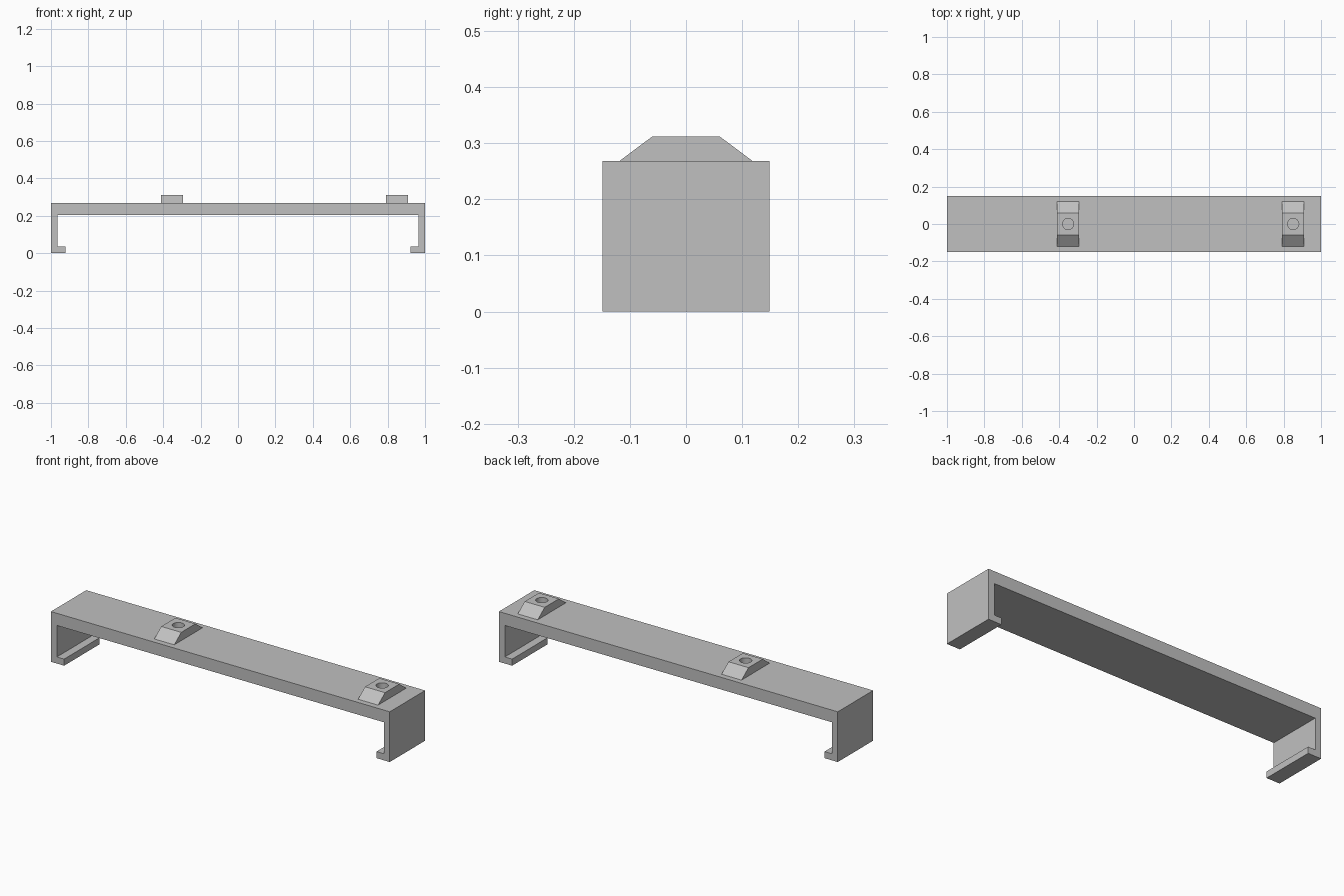
import bpy
import bmesh
from mathutils import Matrix

cube = bpy.data.objects.get("Cube")
if cube:
    bpy.data.objects.remove(cube, do_unlink=True)

# Sizes
HALF_DEPTH = 0.149
TOP = 0.268
BEAM_BOTTOM = 0.203
WALL = 0.035
LIP = 0.078
BLOCK_TOP = 0.312
BLOCK_HALF = 0.059
HOLE_RADIUS = 0.03

grey = bpy.data.materials.new("Plain grey")
grey.use_nodes = True
colour = (0.53, 0.53, 0.53, 1)
grey.diffuse_color = colour
grey.node_tree.nodes["Principled BSDF"].inputs["Base Color"].default_value = colour


def finish(name, bm):
    bmesh.ops.recalc_face_normals(bm, faces=bm.faces)
    mesh = bpy.data.meshes.new(name)
    bm.to_mesh(mesh)
    bm.free()
    mesh.materials.append(grey)
    obj = bpy.data.objects.new(name, mesh)
    bpy.context.collection.objects.link(obj)
    return obj


def extrude_profile(name, points, direction):
    """Extrude a closed 3D outline along a direction."""
    bm = bmesh.new()
    face = bm.faces.new([bm.verts.new(p) for p in points])
    result = bmesh.ops.extrude_face_region(bm, geom=[face], use_keep_orig=True)
    verts = [v for v in result["geom"] if isinstance(v, bmesh.types.BMVert)]
    bmesh.ops.translate(bm, verts=verts, vec=direction)
    return finish(name, bm)


# Bracket: a top beam with end walls and inward clip lips
half = [(1, TOP), (1, 0), (1 - LIP, 0), (1 - LIP, WALL),
        (1 - WALL, WALL), (1 - WALL, BEAM_BOTTOM)]
outline = half + [(-x, z) for x, z in reversed(half)]
extrude_profile("clip_bracket", [(x, -HALF_DEPTH, z) for x, z in outline],
                (0, 2 * HALF_DEPTH, 0))


# Sloped mounting blocks, each with a round screw hole
def mounting_block(name, x):
    section = [(-0.119, TOP), (0.119, TOP), (0.06, BLOCK_TOP), (-0.06, BLOCK_TOP)]
    block = extrude_profile(name, [(x - BLOCK_HALF, y, z) for y, z in section],
                            (2 * BLOCK_HALF, 0, 0))
    bm = bmesh.new()
    bmesh.ops.create_cone(bm, cap_ends=True, segments=32, radius1=HOLE_RADIUS,
                          radius2=HOLE_RADIUS, depth=0.1,
                          matrix=Matrix.Translation((x, 0, BLOCK_TOP)))
    cutter = finish(name + "_hole_cutter", bm)
    cutter.hide_render = True
    cutter.hide_viewport = True
    cut = block.modifiers.new("Hole", "BOOLEAN")
    cut.operation = "DIFFERENCE"
    cut.solver = "EXACT"
    cut.object = cutter

    # Smooth the round hole wall and keep its rim sharp
    bpy.ops.object.select_all(action="DESELECT")
    block.select_set(True)
    bpy.context.view_layer.objects.active = block
    bpy.ops.object.modifier_apply(modifier=cut.name)
    bpy.data.objects.remove(cutter, do_unlink=True)
    bpy.ops.object.shade_smooth_by_angle()


mounting_block("inner_mounting_block", -0.352)
mounting_block("end_mounting_block", 0.851)
